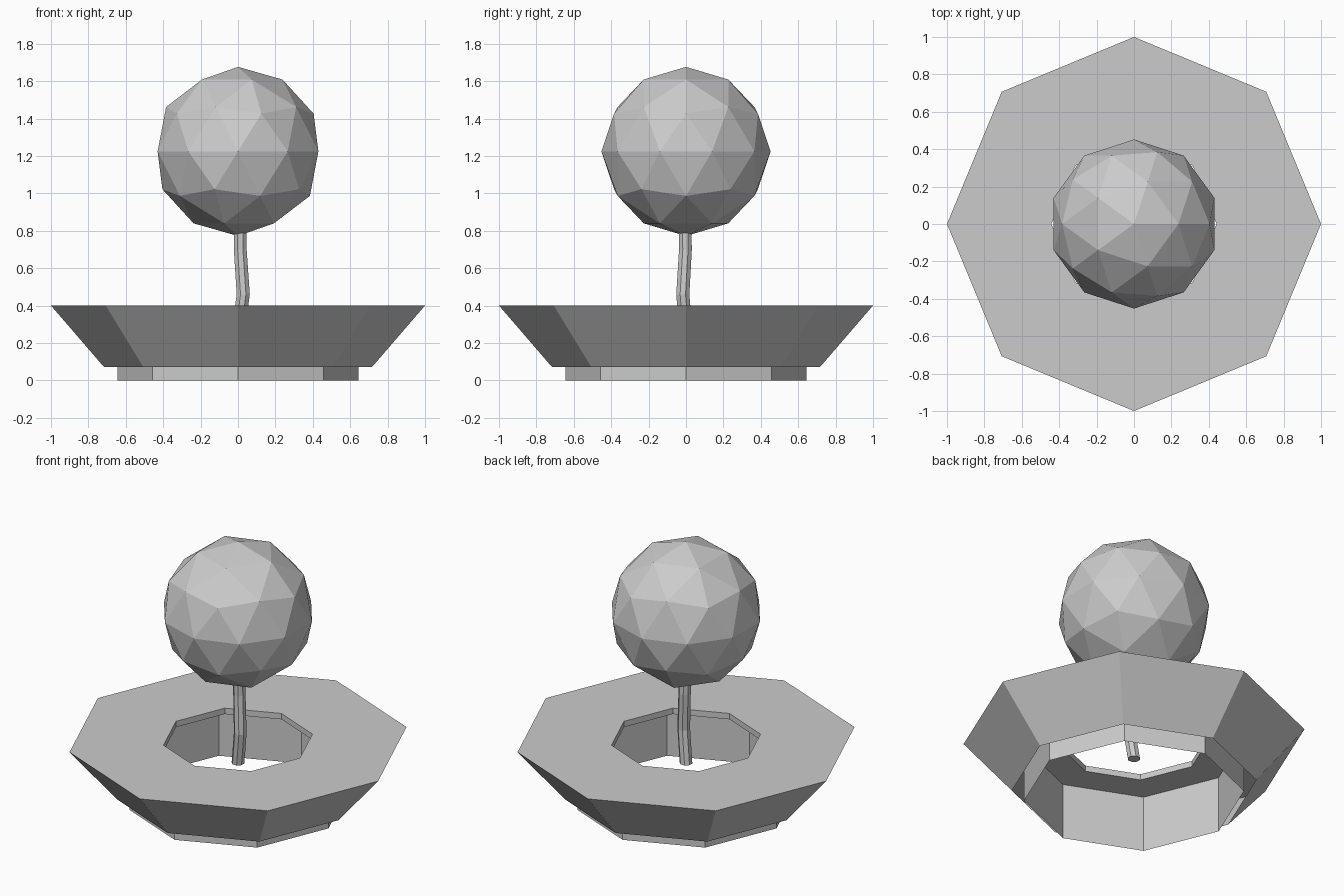
import bpy, bmesh
from math import sin, cos, tau
from mathutils import Vector

if "Cube" in bpy.data.objects:
    bpy.data.objects.remove(bpy.data.objects["Cube"])

SIDES = 8


def loft(name, rings, turn=0.0, cap=False):
    """Join octagonal rings given as (x, y, z, radius) into one surface."""
    bm = bmesh.new()
    loops = []
    for x, y, z, r in rings:
        loops.append([bm.verts.new((x + r * cos(tau * i / SIDES + turn),
                                    y + r * sin(tau * i / SIDES + turn), z))
                      for i in range(SIDES)])
    for a, b in zip(loops, loops[1:]):
        for i in range(SIDES):
            j = (i + 1) % SIDES
            bm.faces.new((a[i], a[j], b[j], b[i]))
    if cap:
        bm.faces.new(loops[0][::-1])
        bm.faces.new(loops[-1])
    bmesh.ops.recalc_face_normals(bm, faces=bm.faces)
    mesh = bpy.data.meshes.new(name)
    bm.to_mesh(mesh)
    bm.free()
    obj = bpy.data.objects.new(name, mesh)
    bpy.context.collection.objects.link(obj)
    return obj


# Planter: open sheet from inner foot, over the rim lip, down the flared outside
profile = [(0.645, 0.0), (0.645, 0.362), (0.442, 0.362),
           (0.442, 0.40), (1.0, 0.40), (0.717, 0.072)]
loft("planter", [(0, 0, z, r) for r, z in profile])

# Trunk: slightly crooked stem hanging into the planter opening
loft("trunk", [(0.0, 0.0, 0.25, 0.038), (0.028, -0.017, 0.46, 0.038),
               (0.012, -0.003, 0.70, 0.037), (0.012, -0.006, 0.86, 0.037)],
     turn=tau / 16, cap=True)

# Crown: clipped low-poly ball
bpy.ops.mesh.primitive_ico_sphere_add(subdivisions=2, radius=0.452,
                                      location=(0, 0, 1.224))
bpy.context.object.name = "crown"
